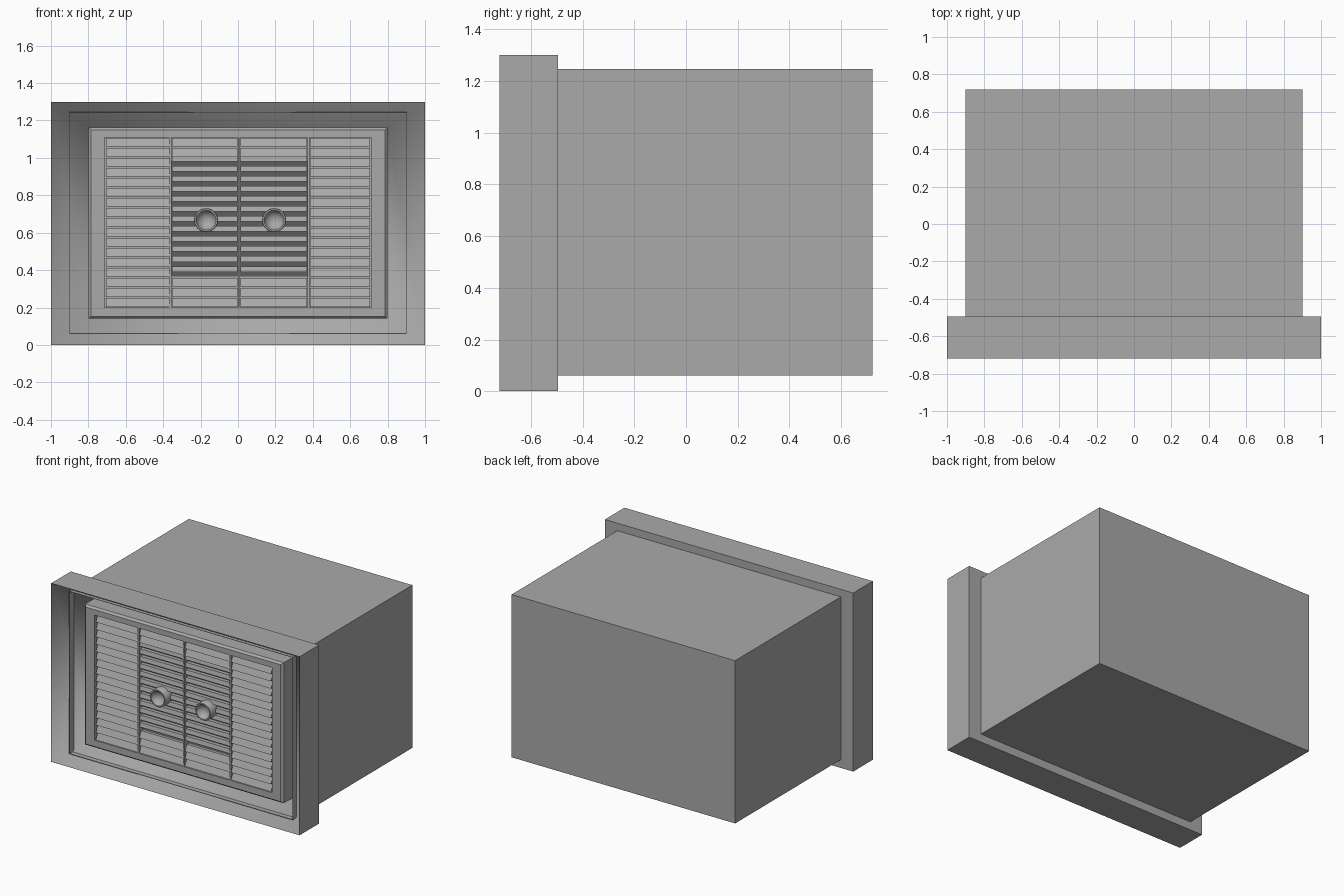
import bpy
import math

cube = bpy.data.objects.get("Cube")
if cube:
    bpy.data.objects.remove(cube, do_unlink=True)


def material(name, value):
    m = bpy.data.materials.new(name)
    m.use_nodes = True
    colour = (value, value, value, 1)
    m.diffuse_color = colour
    m.node_tree.nodes["Principled BSDF"].inputs["Base Color"].default_value = colour
    return m


grey = material("mid grey", 0.4)
dark = material("dark grey", 0.11)


def build(name, verts, faces, mat, smooth=None):
    mesh = bpy.data.meshes.new(name)
    mesh.from_pydata(verts, [], faces)
    mesh.materials.append(mat)
    obj = bpy.data.objects.new(name, mesh)
    bpy.context.collection.objects.link(obj)
    if smooth:
        bpy.ops.object.select_all(action='DESELECT')
        obj.select_set(True)
        bpy.context.view_layer.objects.active = obj
        bpy.ops.object.shade_smooth_by_angle(angle=math.radians(smooth))
    return obj


def bridge(rings, n):
    """Quads joining consecutive rings of n vertices."""
    return [(r * n + i, r * n + (i + 1) % n, (r + 1) * n + (i + 1) % n, (r + 1) * n + i)
            for r in range(rings - 1) for i in range(n)]


def rect_loft(name, rings, mat, cap_first=False, cap_last=False, smooth=None):
    """Loft rectangles given as (half width, bottom, top, depth)."""
    verts = []
    for hx, z0, z1, y in rings:
        verts += [(-hx, y, z0), (hx, y, z0), (hx, y, z1), (-hx, y, z1)]
    faces = bridge(len(rings), 4)
    if cap_first:
        faces.append((3, 2, 1, 0))
    if cap_last:
        k = 4 * (len(rings) - 1)
        faces.append((k, k + 1, k + 2, k + 3))
    return build(name, verts, faces, mat, smooth)


def bar(name, x0, x1, z0, z1, front, back, mat, slope=0.0):
    """Box whose top front edge can lean back by slope."""
    section = [(front, z0), (front + slope, z1), (back, z1), (back, z0)]
    verts = [(x, y, z) for x in (x0, x1) for y, z in section]
    faces = [(i, i + 4, (i + 1) % 4 + 4, (i + 1) % 4) for i in range(4)]
    faces += [(0, 1, 2, 3), (7, 6, 5, 4)]
    return build(name, verts, faces, mat)


def lathe(name, x, z, profile, mat, n=32):
    """Revolve (radius, depth) points about a front-to-back axis."""
    verts = [(x + r * math.cos(i * math.tau / n), y, z + r * math.sin(i * math.tau / n))
             for r, y in profile for i in range(n)]
    faces = bridge(len(profile), n)
    faces.append(tuple(range(n * (len(profile) - 1), n * len(profile))))
    return build(name, verts, faces, mat, 40)


# Housing sleeve, its thin front rim standing proud of the flared surround
rect_loft("housing", [(0.9, 0.06, 1.245, 0.72), (0.9, 0.06, 1.245, -0.656),
                      (0.897, 0.063, 1.242, -0.656), (0.897, 0.063, 1.242, -0.5)],
          grey, cap_first=True)

# Surround with a funnel-shaped front
rect_loft("surround", [(0.9, 0.06, 1.245, -0.495), (1, 0, 1.3, -0.495),
                       (1, 0, 1.3, -0.72), (0.8, 0.14, 1.163, -0.5)],
          grey, smooth=75)

# Grille panel: chamfered block with a recess for the louvres
FRONT, FLOOR = -0.63, -0.585
rect_loft("grille_panel", [(0.8, 0.14, 1.163, -0.5), (0.8, 0.14, 1.163, -0.615),
                           (0.785, 0.153, 1.15, FRONT), (0.713, 0.2, 1.11, FRONT),
                           (0.713, 0.2, 1.11, FLOOR)],
          grey, cap_last=True)

# Dark opening behind the middle louvres
bar("vent_opening", -0.362, 0.377, 0.365, 0.985, FLOOR - 0.005, FLOOR, dark)

# Vertical dividers
dividers = (-0.362, 0.005, 0.377)
for x in dividers:
    bar("divider", x - 0.006, x + 0.006, 0.2, 1.11, FRONT, FLOOR, grey)

# Louvres: sloped closed slats outside, spaced bars over the opening
edges = (-0.713,) + dividers + (0.713,)
ROWS = 17
pitch = 0.91 / ROWS
for col in range(4):
    x0, x1 = edges[col] + 0.008, edges[col + 1] - 0.008
    for row in range(ROWS):
        z = 0.2 + pitch * row
        if col in (1, 2) and 3 <= row <= 14:
            bar("open_louvre", x0, x1, z + 0.0305, z + 0.06, FRONT + 0.004, FLOOR, grey, 0.008)
        else:
            bar("closed_louvre", x0, x1, z + 0.004, z + pitch - 0.004,
                FRONT + 0.002, FLOOR, grey, 0.02)

# Two dished round knobs
cup = [(0.064, -0.6), (0.064, -0.676), (0.061, -0.68), (0.053, -0.68), (0.047, -0.664),
       (0.035, -0.65), (0.018, -0.642), (0.004, -0.64)]
for x in (-0.171, 0.193):
    # Counter-clockwise rings seen from the front keep normals outward
    lathe("knob", x, 0.667, cup, grey)
